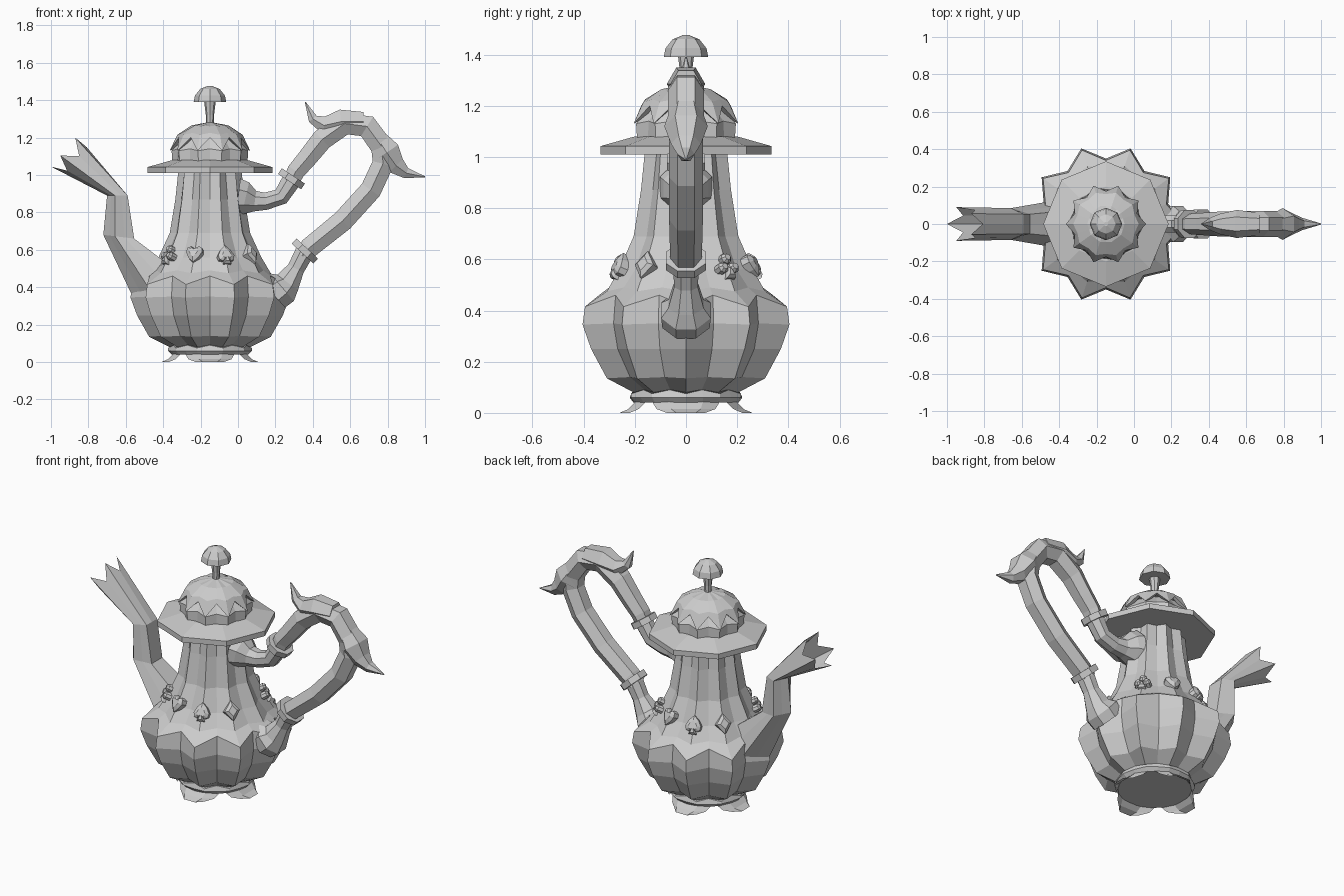
import bpy
from math import sin, cos, pi, radians
from mathutils import Vector, Matrix

if "Cube" in bpy.data.objects:
    bpy.data.objects.remove(bpy.data.objects["Cube"])

CX = -0.15  # axis of the pot body


def make(name, verts, faces):
    me = bpy.data.meshes.new(name)
    me.from_pydata([tuple(v) for v in verts], [], faces)
    me.update()
    ob = bpy.data.objects.new(name, me)
    bpy.context.collection.objects.link(ob)
    return ob


def loft(name, rings, cap_start=True, cap_end=True):
    n = len(rings[0])
    verts = [p for r in rings for p in r]
    faces = [(k * n + i, k * n + (i + 1) % n, (k + 1) * n + (i + 1) % n, (k + 1) * n + i)
             for k in range(len(rings) - 1) for i in range(n)]
    if cap_start:
        faces.append(tuple(reversed(range(n))))
    if cap_end:
        faces.append(tuple(range(len(verts) - n, len(verts))))
    return make(name, verts, faces)


def fluted(name, profile, lobes=10):
    """Profile rows: ridge radius, ridge z, valley radius, valley z."""
    rings = []
    for ro, zo, ri, zi in profile:
        ring = []
        for i in range(lobes * 2):
            a = pi * i / lobes
            r, z = (ri, zi) if i % 2 else (ro, zo)
            ring.append((CX + r * cos(a), r * sin(a), z))
        rings.append(ring)
    return loft(name, rings)


def turned(name, profile, sides):
    return loft(name, [[(CX + r * cos(2 * pi * i / sides), r * sin(2 * pi * i / sides), z)
                        for i in range(sides)] for r, z in profile])


def tube(name, path, sides=6):
    """Sweep along path rows x, z, radius in the y = 0 plane."""
    rings = []
    for k, (x, z, r) in enumerate(path):
        a, b = path[max(k - 1, 0)], path[min(k + 1, len(path) - 1)]
        t = Vector((b[0] - a[0], 0, b[1] - a[1])).normalized()
        nrm = Vector((-t.z, 0, t.x))
        ring = []
        for i in range(sides):
            ang = 2 * pi * (i + 0.5) / sides
            ring.append(Vector((x, 0, z)) + r * (cos(ang) * nrm + Vector((0, sin(ang), 0))))
        rings.append(ring)
    return loft(name, rings)


# Fluted body: bulging bowl with a zigzag shoulder, then the tapering neck
fluted("body", [
    (0.20, 0.05, 0.19, 0.05), (0.215, 0.08, 0.20, 0.09), (0.325, 0.135, 0.27, 0.14),
    (0.39, 0.25, 0.33, 0.25), (0.425, 0.345, 0.35, 0.35), (0.415, 0.415, 0.34, 0.46),
    (0.325, 0.475, 0.30, 0.49), (0.275, 0.56, 0.245, 0.56), (0.215, 0.69, 0.19, 0.69),
    (0.185, 0.87, 0.16, 0.87), (0.168, 1.03, 0.14, 1.03)])

# Foot ring and four flared petal feet
fluted("foot_ring", [(0.205, 0.04, 0.205, 0.04), (0.225, 0.06, 0.22, 0.06),
                     (0.225, 0.075, 0.205, 0.09)])
for q in range(4):
    rows = [(0.185, 0.06, 0.13), (0.20, 0.04, 0.13), (0.225, 0.015, 0.115), (0.26, 0.0, 0.075)]
    verts = []
    for r, z, w in rows:
        for s in (-1, -0.5, 0.5, 1):
            verts.append(Matrix.Rotation(q * pi / 2, 3, 'Z')
                         @ Vector((r - 0.04 * (abs(s) > 0.6), w * s, z)) + Vector((CX, 0, 0)))
    faces = [(k * 4 + i, k * 4 + i + 1, k * 4 + i + 5, k * 4 + i + 4)
             for k in range(3) for i in range(3)]
    make("petal_foot", verts, faces)

# Lid: octagonal brim, fluted drum, star-edged dome, stem and knob
turned("lid_brim", [(0.335, 1.01), (0.335, 1.042), (0.20, 1.08)], 8)
fluted("lid_drum", [(0.20, 1.06, 0.185, 1.06), (0.205, 1.13, 0.18, 1.14), (0.15, 1.2, 0.13, 1.2)])
fluted("lid_dome", [(0.17, 1.15, 0.155, 1.20), (0.215, 1.13, 0.175, 1.20),
                    (0.175, 1.215, 0.16, 1.225), (0.10, 1.265, 0.095, 1.26), (0.02, 1.28, 0.02, 1.28)])
turned("knob_stem", [(0.02, 1.26), (0.022, 1.32), (0.032, 1.40)], 8)
turned("knob", [(0.087, 1.39), (0.08, 1.425), (0.052, 1.46), (0.012, 1.476)], 8)

# Spout: five-sided, given by outer edge, inner edge, half width, notch depth
rings = []
for ox, oz, ix, iz, w, notch in [(-0.53, 0.28, -0.33, 0.49, 0.12, 0), (-0.72, 0.68, -0.555, 0.66, 0.085, 0),
                                 (-0.70, 0.89, -0.59, 0.89, 0.085, 0), (-1.0, 1.045, -0.87, 1.2, 0.09, 0.08)]:
    outer, inner = Vector((ox, 0, oz)), Vector((ix, 0, iz))
    d = (outer - inner).normalized()
    r = (outer - inner).length / 1.81
    back = Vector((-d.z, 0, d.x)) * -notch
    if back.x < 0:
        back = -back
    ring = []
    for i in range(10):
        a, k = pi * i / 5, cos(pi / 5) if i % 2 else 1
        p = outer - d * r + d * r * k * cos(a) + Vector((0, w / 0.95 * k * sin(a), 0))
        ring.append(p + back if i % 2 else p)
    rings.append(ring)
loft("spout", rings, cap_end=False)

# Handle: curved bar, collars, flared sockets and two horns
tube("handle_bar", [
    (0.34, 0.57, 0.055), (0.38, 0.61, 0.062), (0.56, 0.755, 0.066), (0.71, 0.92, 0.066),
    (0.775, 1.06, 0.066), (0.77, 1.15, 0.07), (0.69, 1.26, 0.07), (0.57, 1.275, 0.07),
    (0.45, 1.19, 0.066), (0.37, 1.09, 0.06), (0.31, 1.02, 0.056), (0.28, 0.96, 0.05)])
tube("lower_socket", [(0.19, 0.36, 0.10), (0.235, 0.40, 0.105), (0.265, 0.425, 0.075),
                      (0.31, 0.50, 0.05), (0.355, 0.585, 0.055)], 8)
tube("upper_socket", [(0.0, 0.88, 0.11), (0.04, 0.875, 0.095), (0.09, 0.86, 0.06),
                      (0.15, 0.86, 0.05), (0.23, 0.885, 0.05), (0.285, 0.97, 0.055)], 8)
tube("lower_collar", [(0.345, 0.58, 0.085), (0.37, 0.607, 0.085)], 8)
tube("upper_collar", [(0.276, 0.965, 0.08), (0.296, 0.995, 0.08)], 8)
tube("upper_horn", [(0.67, 1.285, 0.06), (0.55, 1.285, 0.075), (0.46, 1.265, 0.055),
                    (0.40, 1.30, 0.03), (0.36, 1.39, 0.003)])
tube("lower_horn", [(0.75, 1.19, 0.06), (0.795, 1.12, 0.085), (0.845, 1.05, 0.058),
                    (0.90, 1.01, 0.033), (1.0, 0.99, 0.003)])


# Card-suit studs on the neck ridges
def circle(u, v, r):
    return [(u + r * cos(pi * i / 4), v + r * sin(pi * i / 4)) for i in range(8)]


def heart(flip=1):
    pts = [(0, -0.05), (0.028, -0.022), (0.045, 0.01), (0.04, 0.034), (0.022, 0.043), (0, 0.03)]
    pts += [(-u, v) for u, v in pts[4:0:-1]]
    return [(u, v * flip) for u, v in pts]


STEM = [(-0.022, -0.058), (0.022, -0.058), (0.004, -0.01), (-0.004, -0.01)]
SUITS = {
    "club": [circle(0, 0.027, 0.023), circle(-0.025, -0.012, 0.023), circle(0.025, -0.012, 0.023), STEM],
    "heart": [heart()],
    "spade": [heart(-1), STEM],
    "diamond": [[(0, -0.058), (0.045, 0), (0, 0.058), (-0.045, 0)]],
}
for half in (0, 180):
    for k, (suit, loops) in enumerate(SUITS.items()):
        ang = radians(36 * (k + 1) + half)
        place = (Matrix.Translation((CX, 0, 0)) @ Matrix.Rotation(ang, 4, 'Z')
                 @ Matrix.Translation((0.268, 0, 0.575)) @ Matrix.Rotation(radians(-25), 4, 'Y'))
        for loop in loops:
            mu = sum(p[0] for p in loop) / len(loop)
            mv = sum(p[1] for p in loop) / len(loop)
            layers = [[place @ Vector((d, mu + (u - mu) * s, mv + (v - mv) * s)) for u, v in loop]
                      for d, s in ((-0.02, 1), (0.012, 1), (0.025, 0.55))]
            loft(suit + "_stud", layers)
